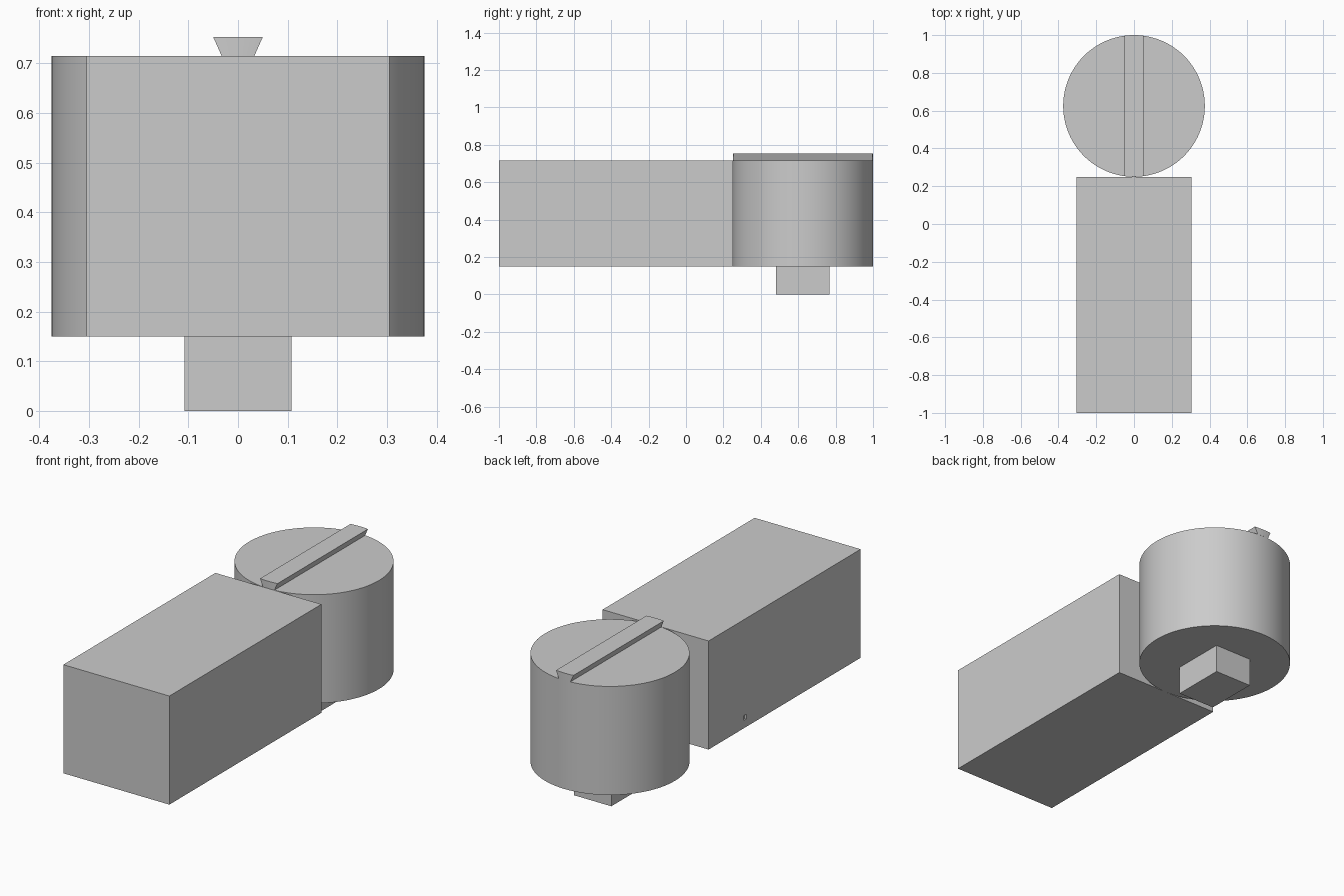
import bpy
import bmesh
from math import sqrt

cube = bpy.data.objects.get("Cube")
if cube:
    bpy.data.objects.remove(cube, do_unlink=True)

grey = bpy.data.materials.new("plain_grey")
grey.use_nodes = True
colour = (0.6, 0.6, 0.6, 1)
grey.diffuse_color = colour
grey.node_tree.nodes["Principled BSDF"].inputs["Base Color"].default_value = colour

BASE, TOP = 0.15, 0.715        # underside and top of the main bodies
RADIUS, CENTRE = 0.375, 0.625  # drum radius and its y position


def box(name, low, high):
    size = [b - a for a, b in zip(low, high)]
    middle = [(a + b) / 2 for a, b in zip(low, high)]
    bpy.ops.mesh.primitive_cube_add(size=1, location=middle)
    obj = bpy.context.object
    obj.name = name
    obj.scale = size
    bpy.ops.object.transform_apply(location=False, rotation=False, scale=True)
    obj.data.materials.append(grey)
    return obj


# Long rectangular body
body = box("block_body", (-0.305, -1, BASE), (0.305, 0.25, TOP))

# Tiny shallow pocket low on one side of the body
pocket = box("pocket_cutter", (-0.32, -0.06, 0.19), (-0.295, -0.04, 0.215))
pocket.hide_render = True
pocket.hide_viewport = True
cut = body.modifiers.new("side_pocket", "BOOLEAN")
cut.operation = "DIFFERENCE"
cut.object = pocket

# Round drum, tangent to the end of the body
bpy.ops.mesh.primitive_cylinder_add(
    vertices=96, radius=RADIUS, depth=TOP - BASE, location=(0, CENTRE, (TOP + BASE) / 2))
drum = bpy.context.object
drum.name = "round_drum"
drum.data.materials.append(grey)
bpy.ops.object.shade_smooth_by_angle()

# Rectangular peg under the drum
box("bottom_peg", (-0.108, CENTRE - 0.143, 0), (0.108, CENTRE + 0.143, BASE))

# Dovetail rail across the drum, its ends following the drum wall
bm = bmesh.new()
rings = []
for step in range(-4, 5):
    ring = []
    for half, z, end in ((0.033, TOP, -1), (0.05, 0.753, -1), (0.05, 0.753, 1), (0.033, TOP, 1)):
        x = half * step / 4
        ring.append(bm.verts.new((x, CENTRE + end * sqrt(RADIUS**2 - x**2), z)))
    rings.append(ring)
for a, b in zip(rings, rings[1:]):
    for i in range(4):
        j = (i + 1) % 4
        bm.faces.new((a[i], a[j], b[j], b[i]))
bm.faces.new(rings[0])
bm.faces.new(rings[-1])
bmesh.ops.recalc_face_normals(bm, faces=bm.faces)
mesh = bpy.data.meshes.new("dovetail_rail")
bm.to_mesh(mesh)
bm.free()
mesh.materials.append(grey)
rail = bpy.data.objects.new("dovetail_rail", mesh)
bpy.context.collection.objects.link(rail)
